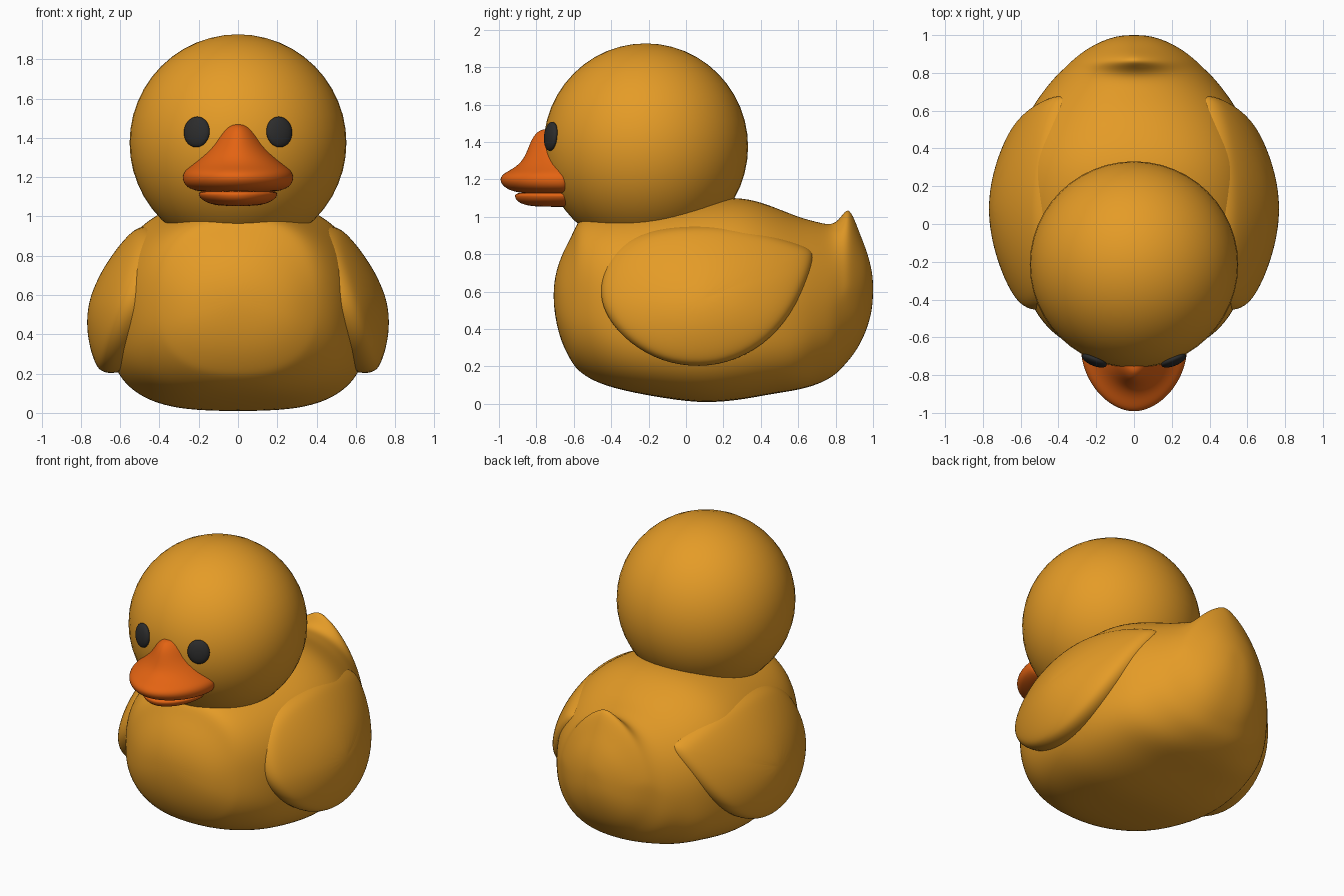
import bpy, bmesh, math
from mathutils import Vector

if "Cube" in bpy.data.objects:
    bpy.data.objects.remove(bpy.data.objects["Cube"])


def material(name, rgb):
    m = bpy.data.materials.new(name)
    m.diffuse_color = (*rgb, 1)
    m.use_nodes = True
    m.node_tree.nodes["Principled BSDF"].inputs["Base Color"].default_value = m.diffuse_color
    return m


YELLOW = material("duck yellow", (0.78, 0.33, 0.02))
ORANGE = material("beak orange", (0.77, 0.125, 0.006))
BLACK = material("eye black", (0.025, 0.025, 0.025))


def finish(name, bm, mat, subdiv=0):
    bmesh.ops.recalc_face_normals(bm, faces=bm.faces)
    for f in bm.faces:
        f.smooth = True
    me = bpy.data.meshes.new(name)
    bm.to_mesh(me)
    bm.free()
    me.materials.append(mat)
    ob = bpy.data.objects.new(name, me)
    bpy.context.collection.objects.link(ob)
    if subdiv:
        mod = ob.modifiers.new("smooth", 'SUBSURF')
        mod.levels = mod.render_levels = subdiv
    return ob


def loft(name, rings, mat, subdiv=2):
    """Skin equal-length closed rings of points and cap both ends."""
    bm = bmesh.new()
    vs = [[bm.verts.new(p) for p in r] for r in rings]
    n = len(vs[0])
    for a, b in zip(vs, vs[1:]):
        for i in range(n):
            bm.faces.new((a[i], a[(i + 1) % n], b[(i + 1) % n], b[i]))
    bm.faces.new(vs[0])
    bm.faces.new(vs[-1])
    return finish(name, bm, mat, subdiv)


def ball(name, centre, radii, mat, normal=None):
    bm = bmesh.new()
    bmesh.ops.create_uvsphere(bm, u_segments=48, v_segments=24, radius=1)
    bmesh.ops.scale(bm, vec=radii, verts=bm.verts)
    ob = finish(name, bm, mat)
    ob.location = centre
    if normal:
        ob.rotation_euler = Vector(normal).to_track_quat('-Y', 'Z').to_euler()
    return ob


def power(v, e):
    return math.copysign(abs(v) ** e, v)


# Body: cross-sections along y (y, bottom, top, half width, upper exponent)
stations = [
    (-.708, .54, .62, .05, 2), (-.695, .43, .71, .19, 2), (-.66, .31, .81, .30, 2.1),
    (-.605, .21, .91, .39, 2.3), (-.575, .175, .99, .43, 2.4), (-.50, .12, 1.02, .505, 2.4),
    (-.35, .07, 1.04, .585, 2.4), (-.10, .025, 1.07, .65, 2.4), (.10, .0, 1.10, .67, 2.4),
    (.30, .02, 1.11, .66, 2.3), (.45, .05, 1.065, .62, 2.2), (.60, .072, 1.0, .555, 2.1),
    (.70, .10, .975, .485, 2), (.78, .14, .955, .42, 1.9), (.825, .18, .995, .37, 1.7),
    (.86, .22, 1.05, .335, 1.5), (.89, .255, 1.02, .30, 1.5), (.93, .315, .91, .245, 1.7),
    (.97, .405, .81, .17, 2), (.995, .50, .71, .09, 2), (1.0, .58, .65, .03, 2)]


def body_ring(y, zb, zt, w, n_up):
    zm = min(max(.45, zb + .45 * (zt - zb)), zt)
    pts = []
    for i in range(32):
        a = 2 * math.pi * i / 32
        up = math.sin(a) >= 0
        e = 2 / (n_up if up else (3 if abs(y - .1) < .6 else 2.4))
        x, s = power(math.cos(a), e), power(math.sin(a), e)
        pts.append((w * x, y, zm + s * ((zt - zm) if up else (zm - zb))))
    return pts


loft("body", [body_ring(*s) for s in stations], YELLOW)

# Head
ball("head", (0, -.215, 1.375), (.552, .547, .552), YELLOW)

# Wings: outline in (y, z), raised as a domed shell over the body side
outline = [(-.465, .60), (-.44, .74), (-.36, .86), (-.2, .93), (0, .955), (.2, .955), (.4, .92),
           (.56, .87), (.66, .835), (.69, .80), (.66, .68), (.57, .48), (.42, .31), (.22, .21),
           (.02, .192), (-.18, .24), (-.35, .36), (-.44, .49)]


def wing_ring(side, scale, drop):
    pts = []
    for y, z in outline:
        y, z = .08 + (y - .08) * scale, .55 + (z - .55) * scale
        x = .772 - .6 * (y - .08) ** 2 - (z - .45) ** 2 - drop
        pts.append((side * x, y, z))
    return pts


for side, label in ((1, "left"), (-1, "right")):
    steps = [(.1, 0), (.4, 0), (.7, 0), (.88, .0), (.96, .008), (1, .04), (.99, .09), (.93, .2)]
    loft(label + "_wing", [wing_ring(side, *s) for s in steps], YELLOW)


# Beak: horizontal slices (z, half width, front y)
def beak_ring(z, w, front, back=-.66):
    pts = []
    for i in range(24):
        a = 2 * math.pi * i / 24
        s = math.sin(a)
        depth = (back - front) if s > 0 else .08
        pts.append((w * power(math.cos(a), 1.08), back - depth * power(s, 1.08), z))
    return pts


upper = [(1.122, .17, -.85), (1.135, .235, -.93), (1.16, .277, -.98), (1.20, .287, -1.003),
         (1.232, .275, -.98), (1.258, .24, -.925), (1.30, .195, -.875), (1.36, .14, -.848),
         (1.42, .105, -.825), (1.455, .075, -.795), (1.472, .04, -.765)]
lower = [(1.053, .08, -.79), (1.062, .14, -.865), (1.083, .185, -.908), (1.11, .205, -.92),
         (1.135, .20, -.915)]
loft("upper_beak", [beak_ring(*s) for s in upper], ORANGE)
loft("lower_beak", [beak_ring(*s) for s in lower], ORANGE)

# Eyes: flattened buttons lying on the head surface
for side, label in ((1, "left"), (-1, "right")):
    ball(label + "_eye", (side * .21, -.722, 1.43), (.07, .028, .078), BLACK,
         normal=(-side * .21, .505, -.055))
